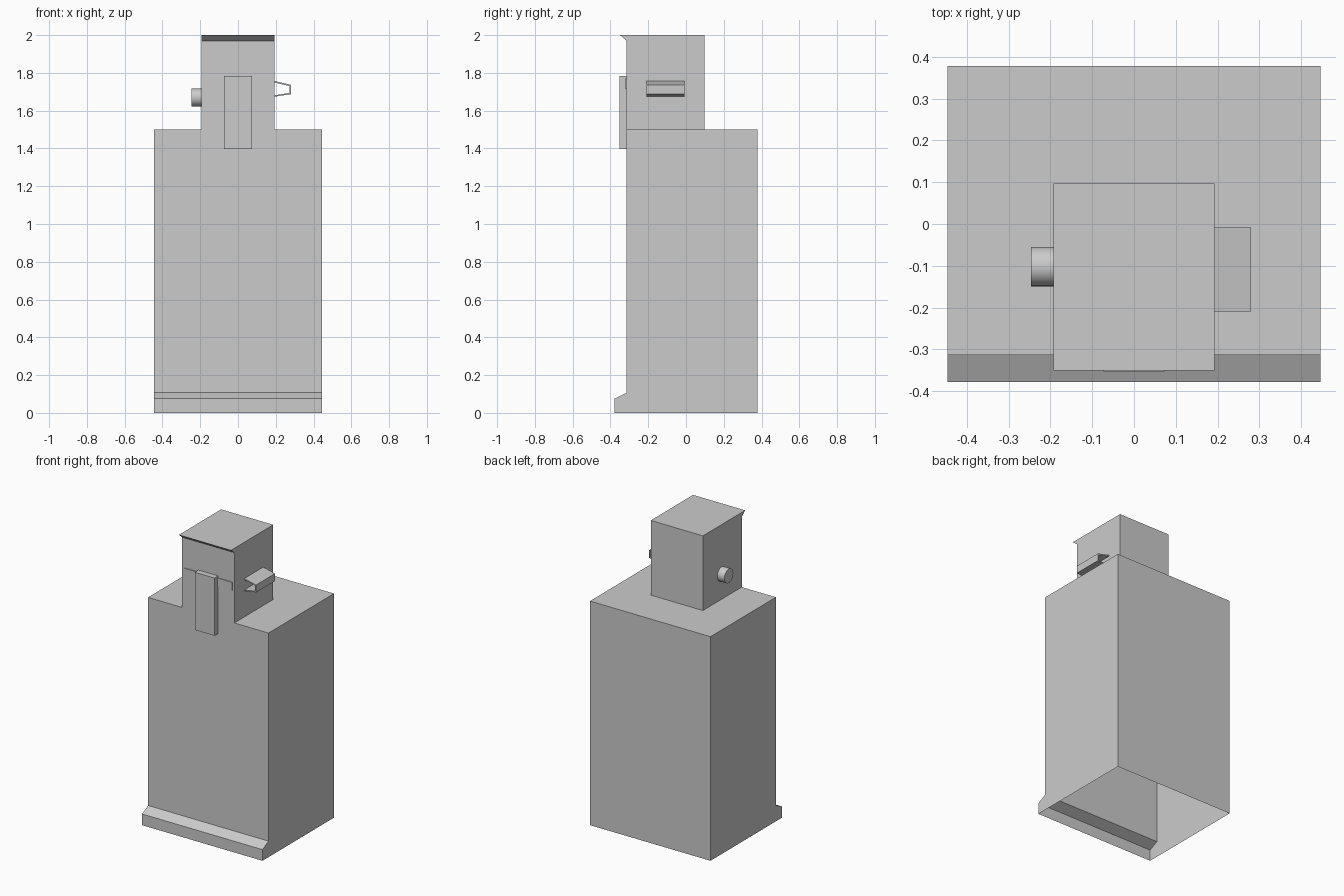
import bpy, bmesh, math
from mathutils import Matrix

cube = bpy.data.objects.get("Cube")
if cube:
    bpy.data.objects.remove(cube, do_unlink=True)

GREY = (0.6, 0.6, 0.6, 1)
grey = bpy.data.materials.new("plain grey")
grey.diffuse_color = GREY
grey.use_nodes = True
grey.node_tree.nodes["Principled BSDF"].inputs["Base Color"].default_value = GREY


def finish(name, bm, drop_bottom=False):
    bmesh.ops.recalc_face_normals(bm, faces=bm.faces)
    if drop_bottom:
        low = min(v.co.z for v in bm.verts)
        under = [f for f in bm.faces if all(v.co.z < low + 1e-4 for v in f.verts)]
        bmesh.ops.delete(bm, geom=under, context='FACES')
    mesh = bpy.data.meshes.new(name)
    bm.to_mesh(mesh)
    bm.free()
    mesh.materials.append(grey)
    obj = bpy.data.objects.new(name, mesh)
    bpy.context.collection.objects.link(obj)
    return obj


def extrude_profile(name, points, start, end, drop_bottom=False):
    """Sweep a closed outline of 3D points from start to end."""
    bm = bmesh.new()
    face = bm.faces.new([bm.verts.new([a + b for a, b in zip(p, start)]) for p in points])
    moved = bmesh.ops.extrude_face_region(bm, geom=[face], use_keep_orig=True)["geom"]
    step = [b - a for a, b in zip(start, end)]
    bmesh.ops.translate(bm, vec=step, verts=[g for g in moved if isinstance(g, bmesh.types.BMVert)])
    return finish(name, bm, drop_bottom)


def side_profile(name, yz, half_width, drop_bottom=False):
    return extrude_profile(name, [(0, y, z) for y, z in yz],
                           (-half_width, 0, 0), (half_width, 0, 0), drop_bottom)


FRONT = -0.314
BACK = 0.378

# Hollow body with a sloped kick plate at the front, open underneath
side_profile("body", [(-0.378, 0), (-0.378, 0.075), (FRONT, 0.107), (FRONT, 1.5),
                      (BACK, 1.5), (BACK, 0)], 0.446, True)

# Head with a small overhanging lip
side_profile("head", [(FRONT, 1.5), (FRONT, 1.97), (-0.35, 2), (0.097, 2),
                      (0.097, 1.5)], 0.193, True)

# Front nose plate and the thin band behind it
side_profile("nose_plate", [(FRONT, 1.397), (-0.353, 1.397), (-0.353, 1.783),
                            (FRONT, 1.783)], 0.073)
side_profile("face_band", [(FRONT, 1.715), (FRONT - 0.005, 1.715),
                           (FRONT - 0.005, 1.77), (FRONT, 1.77)], 0.18)

# Bent sheet bracket on the left side
bracket = [(0.193, 1.757), (0.28, 1.737), (0.28, 1.687), (0.193, 1.674),
           (0.193, 1.681), (0.272, 1.694), (0.272, 1.73), (0.193, 1.749)]
extrude_profile("side_bracket", [(x, 0, z) for x, z in bracket],
                (0, -0.209, 0), (0, -0.008, 0))

# Round knob on the right side
bm = bmesh.new()
place = Matrix.Translation((-0.219, -0.102, 1.67)) @ Matrix.Rotation(math.pi / 2, 4, 'Y')
bmesh.ops.create_cone(bm, cap_ends=True, segments=32, radius1=0.047, radius2=0.047,
                      depth=0.054, matrix=place)
knob = finish("side_knob", bm)
bpy.ops.object.select_all(action='DESELECT')
knob.select_set(True)
bpy.context.view_layer.objects.active = knob
bpy.ops.object.shade_smooth_by_angle(angle=math.radians(35))
